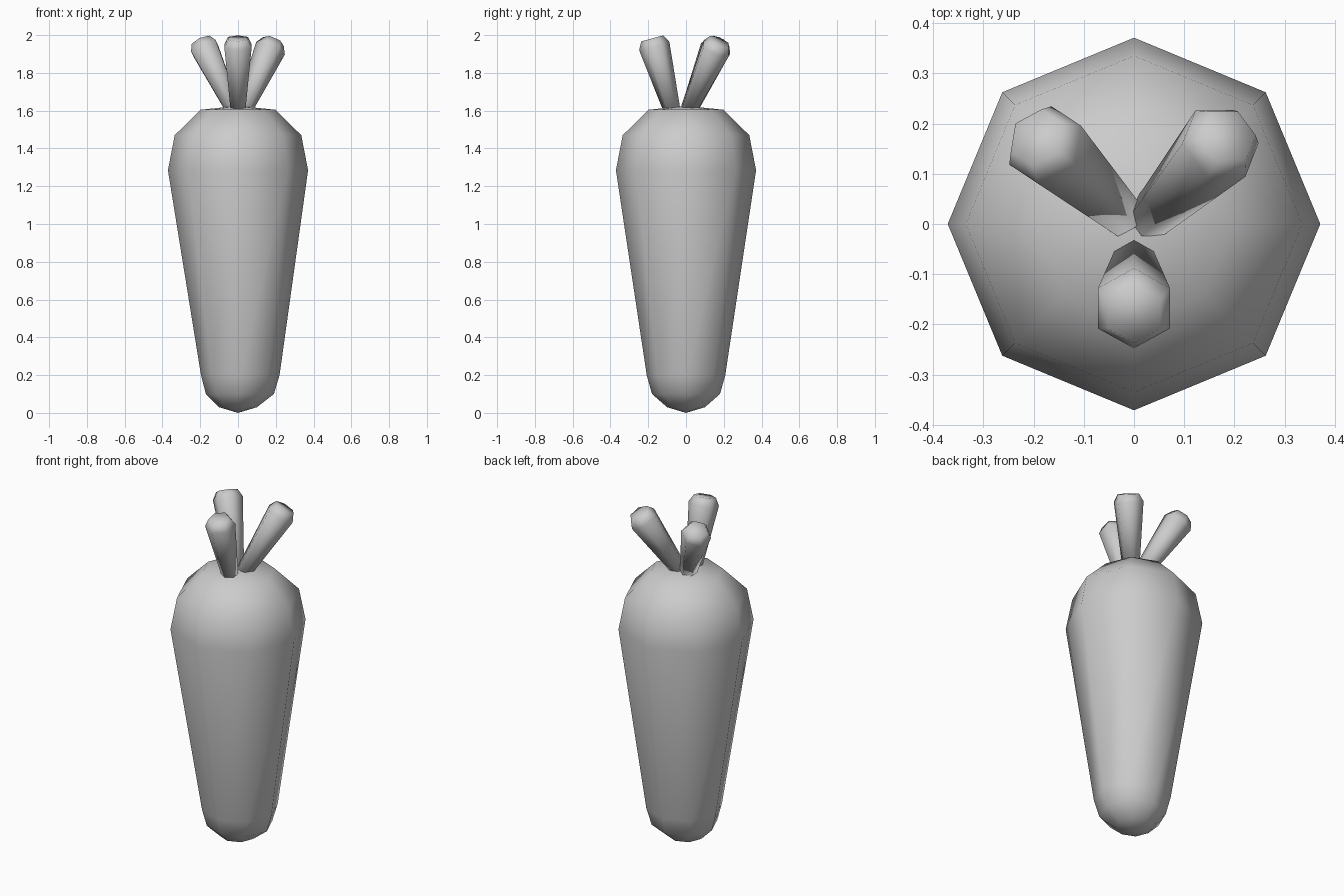
import bpy, bmesh, math
from mathutils import Vector

cube = bpy.data.objects.get("Cube")
if cube:
    bpy.data.objects.remove(cube, do_unlink=True)

grey = bpy.data.materials.new("plain grey")
grey.use_nodes = True
colour = (0.6, 0.6, 0.6, 1)
grey.diffuse_color = colour
grey.node_tree.nodes["Principled BSDF"].inputs["Base Color"].default_value = colour


def loft(name, rings, sides, axis, reference, tip_start, tip_end):
    """Skin rings of (centre, radius) around an axis; each end is a point or a flat cap."""
    bm = bmesh.new()
    u = (reference - axis * reference.dot(axis)).normalized()
    v = axis.cross(u)
    loops = []
    for centre, radius in rings:
        loop = []
        for i in range(sides):
            a = math.tau * i / sides
            loop.append(bm.verts.new(centre + radius * (u * math.cos(a) + v * math.sin(a))))
        loops.append(loop)
    for low, high in zip(loops, loops[1:]):
        for i in range(sides):
            j = (i + 1) % sides
            bm.faces.new((low[i], low[j], high[j], high[i]))
    for loop, tip in ((loops[0], tip_start), (loops[-1], tip_end)):
        if tip is None:
            bm.faces.new(loop)
        else:
            point = bm.verts.new(tip)
            for i in range(sides):
                bm.faces.new((loop[i], loop[(i + 1) % sides], point))
    bmesh.ops.recalc_face_normals(bm, faces=bm.faces[:])
    for face in bm.faces:
        face.smooth = True
    mesh = bpy.data.meshes.new(name)
    bm.to_mesh(mesh)
    bm.free()
    mesh.materials.append(grey)
    obj = bpy.data.objects.new(name, mesh)
    bpy.context.collection.objects.link(obj)
    return obj


# Tapered root: (x offset, height, radius)
profile = [(0, 0.03, 0.10), (0.01, 0.10, 0.18), (0.012, 0.20, 0.208),
           (0, 1.285, 0.371), (0, 1.47, 0.335), (0, 1.605, 0.198)]
loft("root", [(Vector((x, 0, z)), r) for x, z, r in profile], 8,
     Vector((0, 0, 1)), Vector((1, 0, 0)), Vector((0, 0, 0)), Vector((0, 0, 1.625)))

# Three flared stalks: base, rim centre, direction of one corner in degrees
stalks = {
    "front_stalk": ((0, -0.075, 1.605), (0, -0.168, 1.942), 90),
    "back_right_stalk": ((-0.025, 0.017, 1.605), (-0.177, 0.157, 1.93), 90),
    "back_left_stalk": ((0.03, 0.012, 1.605), (0.172, 0.16, 1.93), 10),
}
for name, (base, rim, corner) in stalks.items():
    base, rim = Vector(base), Vector(rim)
    axis = (rim - base).normalized()
    a = math.radians(corner)
    rings = [(base, 0.045), (rim, 0.083), (rim + axis * 0.042, 0.06)]
    loft(name, rings, 6, axis, Vector((math.cos(a), math.sin(a), 0)), None, None)
